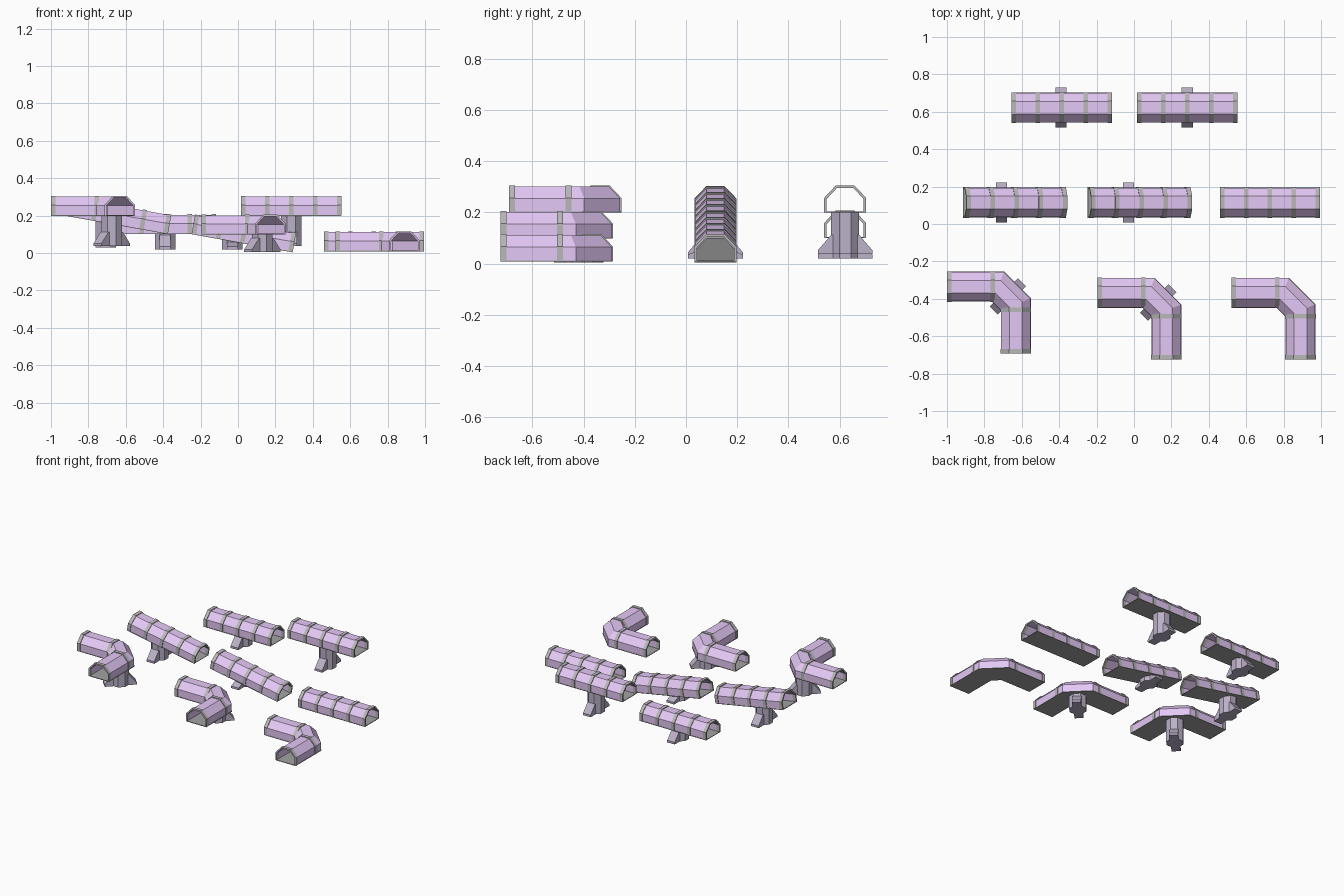
import bpy, bmesh, math
from mathutils import Vector, Matrix

if "Cube" in bpy.data.objects:
    bpy.data.objects.remove(bpy.data.objects["Cube"])


def material(name, rgb):
    m = bpy.data.materials.new(name)
    m.diffuse_color = (*rgb, 1)
    m.use_nodes = True
    m.node_tree.nodes["Principled BSDF"].inputs["Base Color"].default_value = m.diffuse_color
    return m


PANEL = material("purple_panel", (0.78, 0.58, 0.92))
FRAME = material("grey_frame", (0.48, 0.48, 0.48))
FLOOR = material("dark_floor", (0.36, 0.36, 0.36))
POST = material("post_purple_grey", (0.50, 0.44, 0.58))


def finish(name, bm, mat, matrix):
    bmesh.ops.recalc_face_normals(bm, faces=bm.faces)
    me = bpy.data.meshes.new(name)
    bm.to_mesh(me)
    bm.free()
    me.materials.append(mat)
    ob = bpy.data.objects.new(name, me)
    ob.matrix_world = matrix
    bpy.context.collection.objects.link(ob)
    return ob


def sweep(bm, path, profile):
    """Sweep a closed (side, up) profile along a flat path with mitred bends."""
    pts = [Vector(p) for p in path]
    dirs = [(b - a).normalized() for a, b in zip(pts, pts[1:])]
    rings = []
    for i, p in enumerate(pts):
        d0, d1 = dirs[max(i - 1, 0)], dirs[min(i, len(dirs) - 1)]
        n0, n1 = Vector((-d0.y, d0.x)), Vector((-d1.y, d1.x))
        n = (n0 + n1).normalized()
        n /= n.dot(n0)
        rings.append([bm.verts.new((p.x + n.x * s, p.y + n.y * s, u)) for s, u in profile])
    k = len(profile)
    for a, b in zip(rings, rings[1:]):
        for j in range(k):
            bm.faces.new((a[j], a[(j + 1) % k], b[(j + 1) % k], b[j]))
    bm.faces.new(rings[0])
    bm.faces.new(rings[-1])


def arch(half, wall, flat, top, t):
    """Six-point arch with thickness t, as a closed profile."""
    outer = [(half, 0), (half, wall), (flat, top)]
    inner = [(half - t, 0), (half - t, wall - t * .4), (flat - t * .4, top - t)]
    mir = lambda ps: [(-s, u) for s, u in reversed(ps)]
    return outer + mir(outer) + inner_loop(inner, mir)


def inner_loop(inner, mir):
    left = mir(inner)          # top-left ... bottom-left
    return list(reversed(left)) + list(reversed(inner))


SHELL = arch(.078, .055, .034, .101, .005)
BAND = arch(.082, .057, .036, .106, .010)
BASE = [(.080, -.001), (.080, .003), (-.080, .003), (-.080, -.001)]


def tunnel(name, path, bands, matrix):
    for part, prof, mat in (("shell", SHELL, PANEL), ("floor", BASE, FLOOR)):
        bm = bmesh.new()
        sweep(bm, path, prof)
        finish(f"{name}_{part}", bm, mat, matrix)
    bm = bmesh.new()
    for a, b in bands:
        sweep(bm, (a, b), BAND)
    finish(f"{name}_bands", bm, FRAME, matrix)


def support(name, x, y, bottom, top, turn=0, slope=0):
    """Octagonal post with two sloping feet along local y."""
    bm = bmesh.new()
    r = .055 / math.cos(math.pi / 8)
    bmesh.ops.create_cone(bm, cap_ends=True, segments=8, radius1=r, radius2=r, depth=1,
                          matrix=Matrix.Rotation(math.pi / 8, 4, 'Z'))
    for v in bm.verts:
        v.co.z = bottom if v.co.z < 0 else top + slope * v.co.x
    high = min(bottom + .075, top - .004)
    foot = [(.045, bottom), (.107, bottom), (.107, bottom + .015), (.055, high), (.045, high)]
    for side in (1, -1):
        a, b = [[bm.verts.new((sx, side * py, pz)) for py, pz in foot] for sx in (-.03, .03)]
        for j in range(5):
            bm.faces.new((a[j], a[(j + 1) % 5], b[(j + 1) % 5], b[j]))
        bm.faces.new(a)
        bm.faces.new(b)
    finish(name, bm, POST, Matrix.Translation((x, y, 0)) @ Matrix.Rotation(turn, 4, 'Z'))


def straight(name, x, y, z, length=.534, tilt=0):
    h = length / 2
    centres = [-h + .011 + i * (length - .022) / 4 for i in range(5)]
    bands = [((c - .012, 0), (c + .012, 0)) for c in centres]
    tunnel(name, [(-h, 0), (h, 0)], bands,
           Matrix.Translation((x, y, z)) @ Matrix.Rotation(tilt, 4, 'Y'))


def corner(name, dx, dy, z, foot=None):
    path = [(-1, -.335), (-.727, -.335), (-.632, -.43), (-.632, -.692)]
    bands = [((-1.0, -.335), (-.976, -.335)), ((-.768, -.335), (-.744, -.335)),
             ((-.632, -.447), (-.632, -.471)), ((-.632, -.668), (-.632, -.692))]
    tunnel(name, path, bands, Matrix.Translation((dx, dy, z)))
    if foot is not None:
        support(name + "_post", -.675 + dx, -.387 + dy, foot, z, -math.pi / 4)


# Level straight tunnels
straight("middle_straight", -.386, .622, .102)
support("middle_straight_post", -.39, .622, .02, .102)
straight("high_straight", .285, .622, .2)
support("high_straight_post", .285, .622, .037, .2)
straight("low_straight", .727, .115, .01)

# Sloping tunnels
TILT = math.radians(10.2)
S = -math.tan(TILT)
for name, x, z, off, foot in (("upper_slope", -.645, .15, -.063, .03),
                              ("lower_slope", .022, .053, -.052, .02)):
    straight(name, x, .115, z, .547, TILT)
    support(name + "_post", x + off, .115, foot, z + S * off, 0, S)

# Corner tunnels at three heights
corner("high_corner", 0, 0, .2, .037)
corner("middle_corner", .805, -.033, .1, .004)
corner("low_corner", 1.522, -.033, .01)
